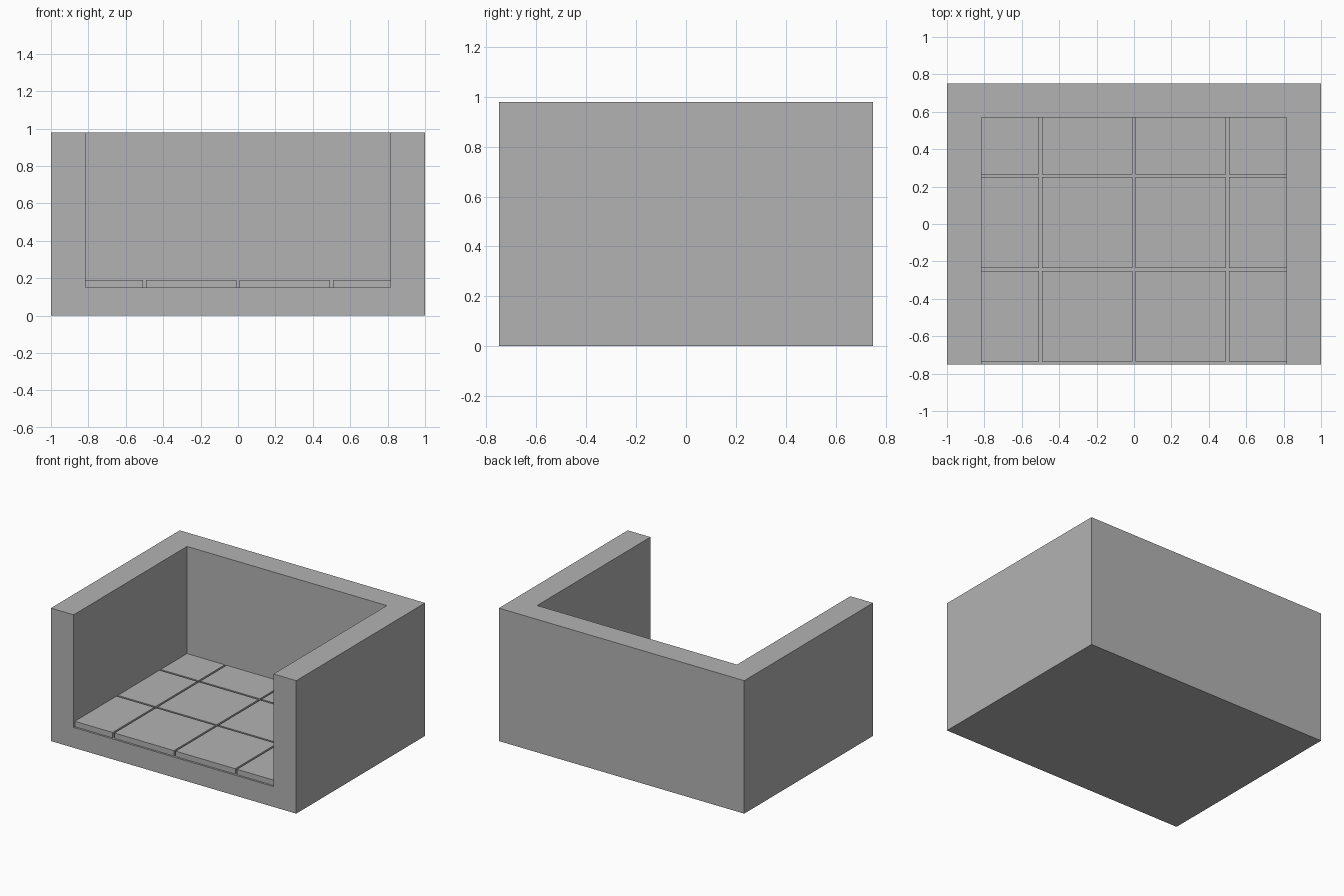
import bpy
import bmesh

cube = bpy.data.objects.get("Cube")
if cube:
    bpy.data.objects.remove(cube, do_unlink=True)

# Plain stone grey
stone = bpy.data.materials.new("stone_grey")
stone.use_nodes = True
grey = (0.45, 0.45, 0.45, 1)
stone.diffuse_color = grey
stone.node_tree.nodes["Principled BSDF"].inputs["Base Color"].default_value = grey

WIDTH, DEPTH, HEIGHT = 2.0, 1.5, 0.98
INNER_X, INNER_Y = 0.815, 0.57      # inside faces of side and back walls
BED, FLOOR = 0.15, 0.19             # groove bottom and tile top
GAP = 0.014
FRONT = -DEPTH / 2


def add_box(bm, lo, hi):
    """Add a box between two corners and return its vertices."""
    verts = bmesh.ops.create_cube(bm, size=1)["verts"]
    for v in verts:
        v.co = [a if c < 0 else b for c, a, b in zip(v.co, lo, hi)]
    return verts


def make_object(name, bm):
    bmesh.ops.recalc_face_normals(bm, faces=bm.faces[:])
    mesh = bpy.data.meshes.new(name)
    bm.to_mesh(mesh)
    bm.free()
    mesh.materials.append(stone)
    obj = bpy.data.objects.new(name, mesh)
    bpy.context.collection.objects.link(obj)
    return obj


# Base and three walls: one block with the room cut out, open at front and top
bm = bmesh.new()
add_box(bm, (-WIDTH / 2, FRONT, 0), (WIDTH / 2, -FRONT, HEIGHT))
shell = make_object("base_and_walls", bm)

bm = bmesh.new()
add_box(bm, (-INNER_X, FRONT - 0.2, BED), (INNER_X, INNER_Y, HEIGHT + 0.2))
cutter = make_object("room_cutter", bm)
cutter.hide_render = True
cutter.hide_viewport = True

cut = shell.modifiers.new("room", "BOOLEAN")
cut.operation = "DIFFERENCE"
cut.solver = "EXACT"
cut.object = cutter
bpy.context.view_layer.objects.active = shell
bpy.ops.object.modifier_apply(modifier=cut.name)
bpy.data.objects.remove(cutter, do_unlink=True)

# Floor tiles: half-unit grid with narrow grooves, trimmed by the walls
columns = []
for i in range(4):
    left = -1 + i * 0.5
    columns.append((max(left + GAP / 2, -INNER_X), min(left + 0.5 - GAP / 2, INNER_X)))
rows = []
for j in range(3):
    near = FRONT + j * 0.5
    rows.append((near + GAP, min(near + 0.5, INNER_Y)))

bm = bmesh.new()
for x0, x1 in columns:
    for y0, y1 in rows:
        add_box(bm, (x0, y0, BED), (x1, y1, FLOOR))
tiles = make_object("floor_tiles", bm)
tiles.parent = shell
